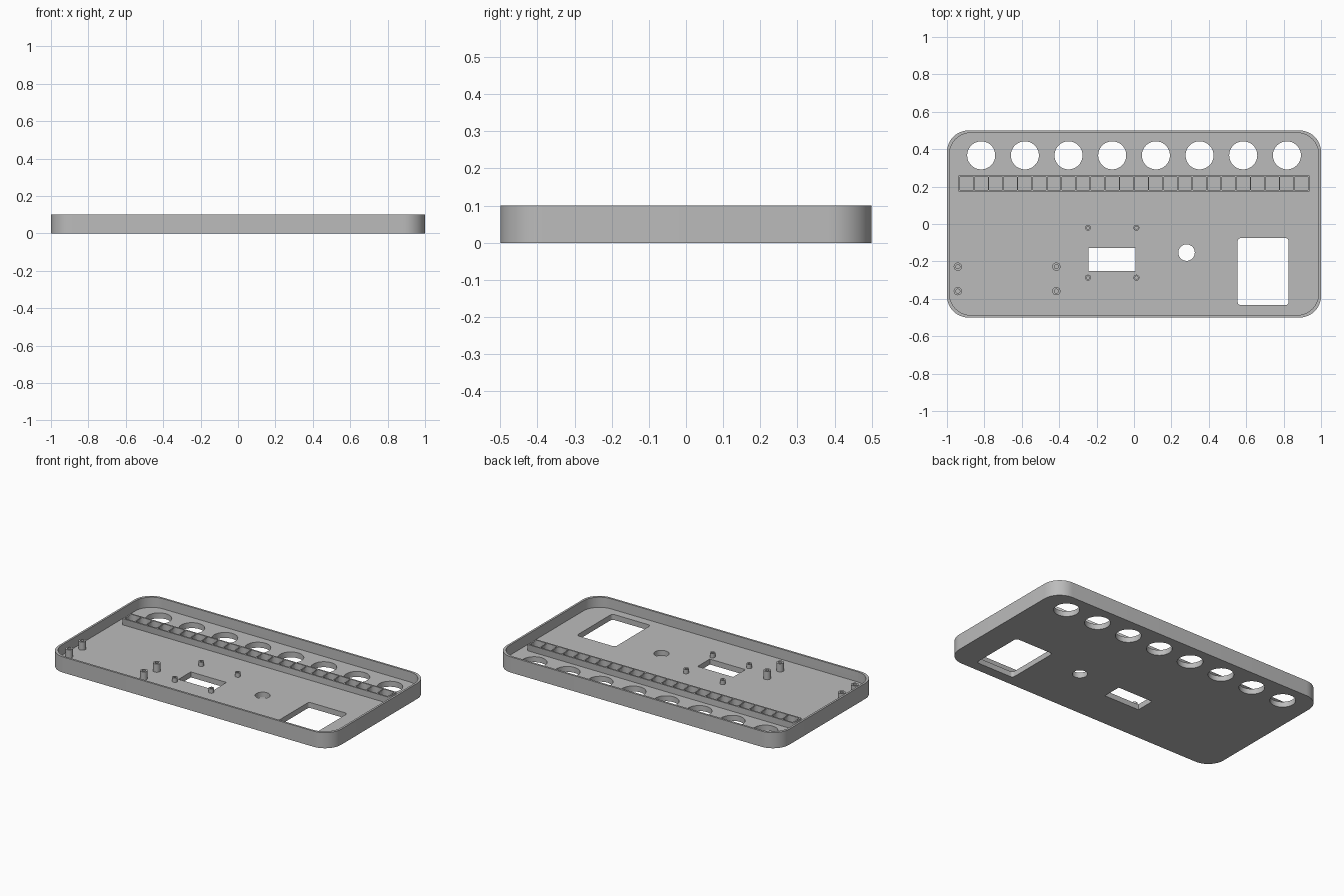
import bpy, bmesh
from math import cos, sin, pi, radians

if "Cube" in bpy.data.objects:
    bpy.data.objects.remove(bpy.data.objects["Cube"], do_unlink=True)

FLOOR, RIM = 0.035, 0.1

grey = bpy.data.materials.new("plain grey plastic")
grey.use_nodes = True
colour = (0.5, 0.5, 0.5, 1)
grey.diffuse_color = colour
grey.node_tree.nodes["Principled BSDF"].inputs["Base Color"].default_value = colour


def circle(x, y, r, n=48):
    return [(x + r * cos(2 * pi * i / n), y + r * sin(2 * pi * i / n)) for i in range(n)]


def rect(x0, x1, y0, y1, r=0.0, n=10):
    if r == 0:
        return [(x0, y0), (x1, y0), (x1, y1), (x0, y1)]
    centres = [(x1 - r, y1 - r), (x0 + r, y1 - r), (x0 + r, y0 + r), (x1 - r, y0 + r)]
    return [(cx + r * cos(pi / 2 * (q + i / n)), cy + r * sin(pi / 2 * (q + i / n)))
            for q, (cx, cy) in enumerate(centres) for i in range(n + 1)]


def baked_mesh(obj):
    graph = bpy.context.evaluated_depsgraph_get()
    return bpy.data.meshes.new_from_object(obj.evaluated_get(graph))


def plate(name, loops, z0, z1):
    """Extrude a flat outline; the loops after the first are holes."""
    curve = bpy.data.curves.new(name + " outline", 'CURVE')
    curve.dimensions = '2D'
    curve.fill_mode = 'BOTH'
    curve.extrude = (z1 - z0) / 2
    for loop in loops:
        spline = curve.splines.new('POLY')
        spline.points.add(len(loop) - 1)
        for point, (x, y) in zip(spline.points, loop):
            point.co = (x, y, 0, 1)
        spline.use_cyclic_u = True
    temp = bpy.data.objects.new(name + " outline", curve)
    bpy.context.collection.objects.link(temp)
    bpy.context.view_layer.update()
    mesh = baked_mesh(temp)
    bpy.data.objects.remove(temp, do_unlink=True)

    # Weld the caps to the sides and move to height
    bm = bmesh.new()
    bm.from_mesh(mesh)
    bmesh.ops.remove_doubles(bm, verts=bm.verts, dist=1e-5)
    bmesh.ops.recalc_face_normals(bm, faces=bm.faces)
    bmesh.ops.translate(bm, verts=bm.verts, vec=(0, 0, (z0 + z1) / 2))
    bm.to_mesh(mesh)
    bm.free()
    mesh.materials.clear()
    mesh.materials.append(grey)
    obj = bpy.data.objects.new(name, mesh)
    bpy.context.collection.objects.link(obj)
    return obj


def smooth(obj):
    bpy.ops.object.select_all(action='DESELECT')
    obj.select_set(True)
    bpy.context.view_layer.objects.active = obj
    bpy.ops.object.shade_smooth_by_angle(angle=radians(30))


# Tray body with its through openings
openings = [circle(-0.817 + i * 0.2335, 0.367, 0.075) for i in range(8)]
openings.append(rect(-0.244, 0.008, -0.252, -0.128))
openings.append(circle(0.281, -0.153, 0.044))
openings.append(rect(0.554, 0.827, -0.434, -0.075, 0.018, 5))
tray = plate("tray", [rect(-1, 1, -0.5, 0.5, 0.115)] + openings, 0, RIM)

# Hollow out the tray above the floor
pocket = plate("pocket_cutter", [rect(-0.987, 0.987, -0.487, 0.487, 0.115)], FLOOR, 2 * RIM)
pocket.hide_render = True
cut = tray.modifiers.new("pocket", 'BOOLEAN')
cut.operation = 'DIFFERENCE'
cut.solver = 'EXACT'
cut.object = pocket
bpy.context.view_layer.update()
hollow = baked_mesh(tray)
tray.modifiers.clear()
tray.data = hollow
bpy.data.objects.remove(pocket, do_unlink=True)
smooth(tray)

# Long strip of open cells
pitch, gap = 0.0778, 0.0035
start = -12 * pitch
cells = [rect(start + i * pitch + gap, start + (i + 1) * pitch - gap, 0.183, 0.251)
         for i in range(24)]
plate("cell_strip", [rect(start - 0.006, -start + 0.006, 0.174, 0.26)] + cells,
      FLOOR - 0.001, FLOOR + 0.04)


# Hollow mounting posts, in groups of four
def posts(name, xs, ys, outer, inner, height):
    for x in xs:
        for y in ys:
            post = plate(name, [circle(x, y, outer, 32), circle(x, y, inner, 32)],
                         FLOOR - 0.001, FLOOR + height)
            smooth(post)


posts("tall_post", (-0.942, -0.415), (-0.359, -0.228), 0.022, 0.011, 0.052)
posts("short_post", (-0.246, 0.013), (-0.287, -0.02), 0.016, 0.008, 0.027)
